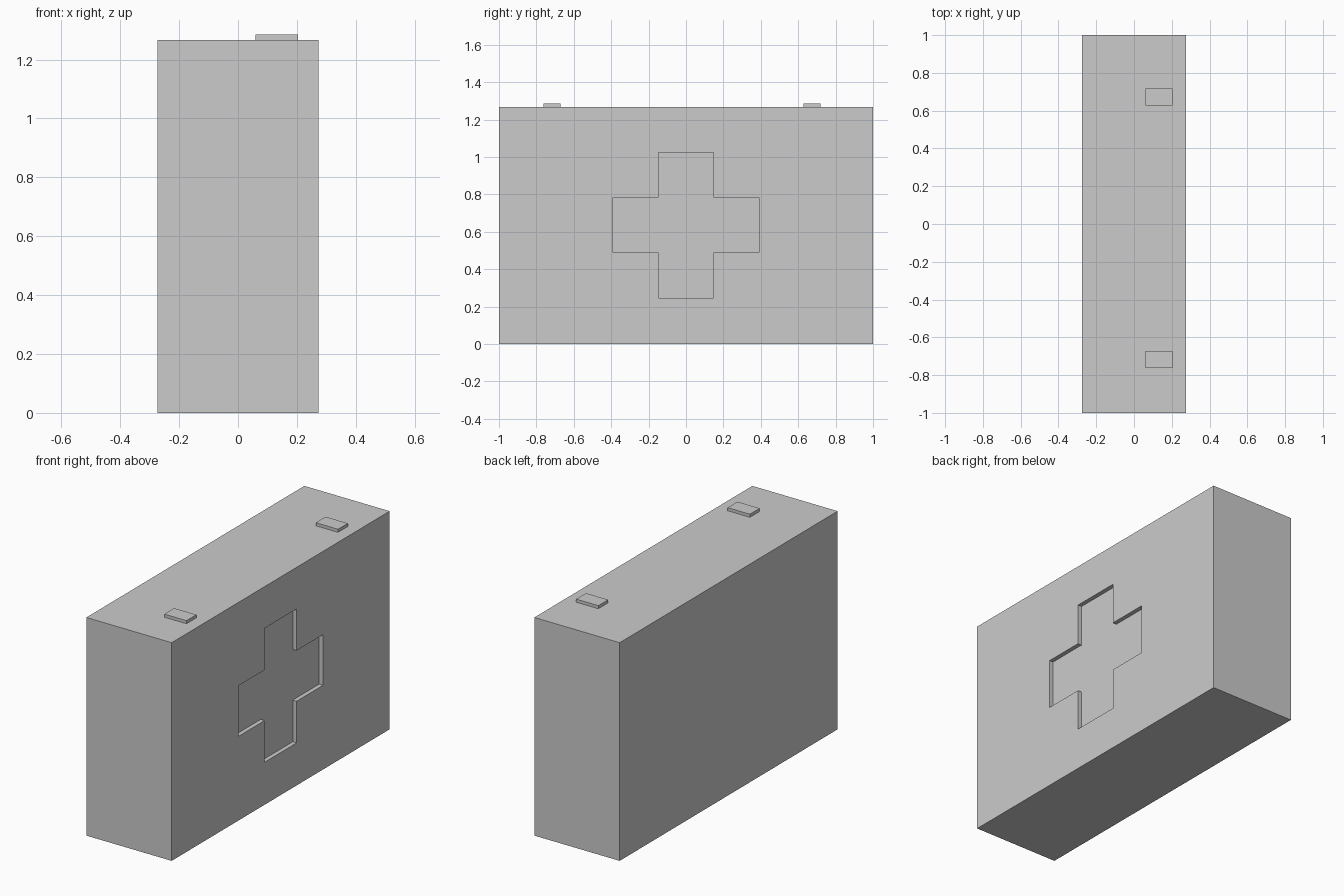
import bpy, bmesh
from mathutils import Vector

if "Cube" in bpy.data.objects:
    bpy.data.objects.remove(bpy.data.objects["Cube"])

HALF_X, HEIGHT = 0.274, 1.267
RECESS = 0.025


def make_object(name, bm):
    bmesh.ops.recalc_face_normals(bm, faces=bm.faces)
    mesh = bpy.data.meshes.new(name)
    bm.to_mesh(mesh)
    bm.free()
    obj = bpy.data.objects.new(name, mesh)
    bpy.context.collection.objects.link(obj)
    return obj


def box(name, lo, hi):
    lo, hi = Vector(lo), Vector(hi)
    bm = bmesh.new()
    bmesh.ops.create_cube(bm, size=1)
    bmesh.ops.scale(bm, vec=hi - lo, verts=bm.verts)
    bmesh.ops.translate(bm, vec=(lo + hi) / 2, verts=bm.verts)
    return make_object(name, bm)


def cross_prism(name, x0, x1, zc, arm, half):
    # quarter of the outline, rotated four times
    pts = []
    y = [(half, arm), (half, half), (arm, half)]
    for _ in range(4):
        pts += [(arm, -half)] if not pts else []
        quarter = [(arm, half), (half, half), (half, arm)]
        pts += quarter
        break
    pts = []
    for c, s in ((1, 0), (0, 1), (-1, 0), (0, -1)):
        for u, v in ((arm, half), (half, half), (half, arm)):
            pts.append((u * c - v * s, u * s + v * c))
    bm = bmesh.new()
    face = bm.faces.new([bm.verts.new((x0, p, q + zc)) for p, q in pts])
    ext = bmesh.ops.extrude_face_region(bm, geom=[face])
    moved = [g for g in ext["geom"] if isinstance(g, bmesh.types.BMVert)]
    bmesh.ops.translate(bm, vec=(x1 - x0, 0, 0), verts=moved)
    return make_object(name, bm)


# Main case with a cross sunk into its right side
case = box("case_body", (-HALF_X, -1, 0), (HALF_X, 1, HEIGHT))
cutter = cross_prism("cross_cutter", HALF_X - RECESS, HALF_X + 0.1, 0.636, 0.389, 0.147)
cutter.hide_render = True
cutter.display_type = 'WIRE'
cut = case.modifiers.new("cross_recess", 'BOOLEAN')
cut.operation = 'DIFFERENCE'
cut.solver = 'EXACT'
cut.object = cutter
bpy.context.view_layer.objects.active = case
bpy.ops.object.modifier_apply(modifier=cut.name)
bpy.data.objects.remove(cutter)

# Small latch pads on the top
for name, y in (("latch_front", -0.717), ("latch_back", 0.673)):
    box(name, (0.06, y - 0.045, HEIGHT - 0.02), (0.203, y + 0.045, HEIGHT + 0.018))
